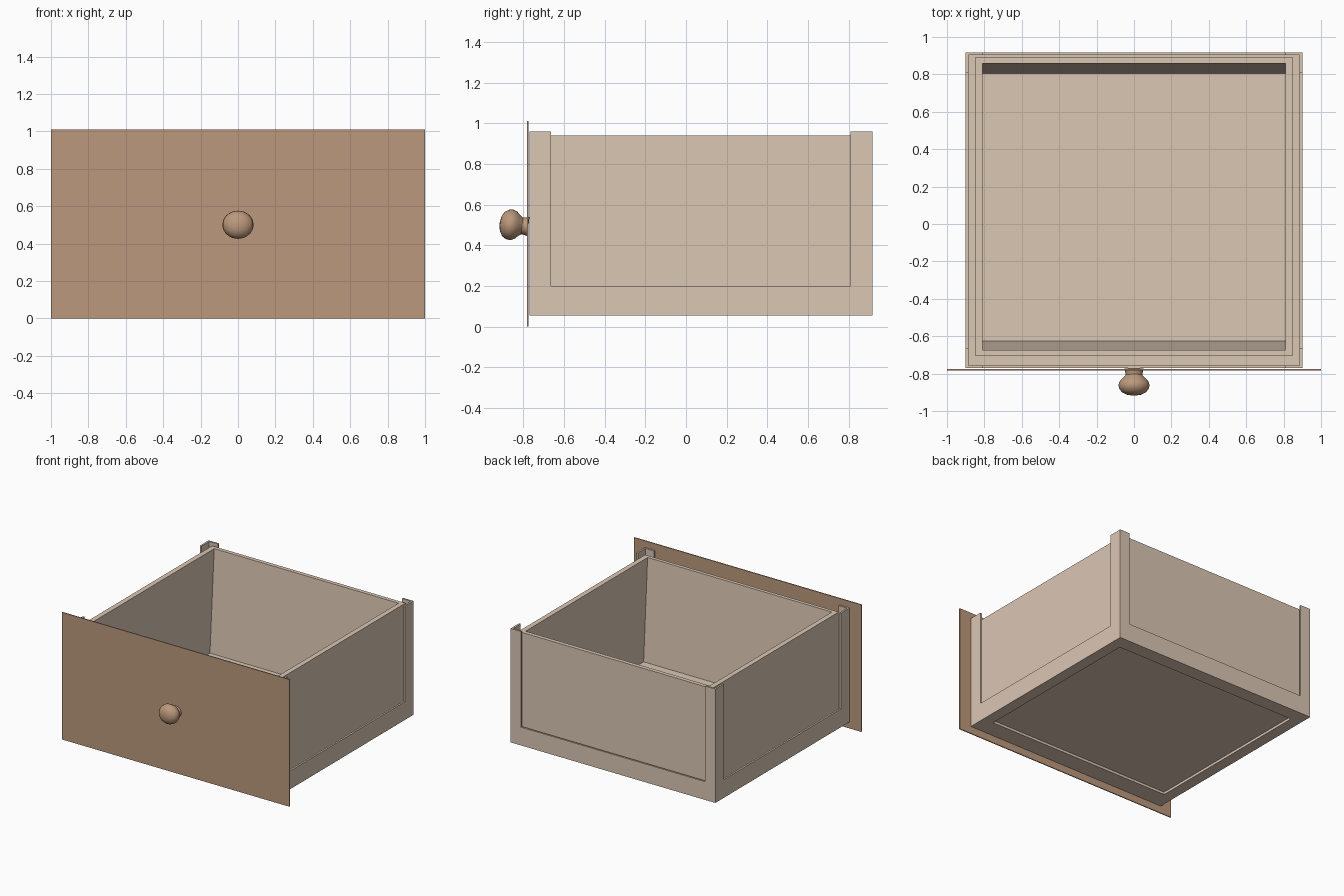
import bpy, bmesh, math
from mathutils import Matrix, Vector

cube = bpy.data.objects.get("Cube")
if cube:
    bpy.data.objects.remove(cube, do_unlink=True)


def material(name, rgb):
    m = bpy.data.materials.new(name)
    m.use_nodes = True
    color = (*rgb, 1)
    m.diffuse_color = color
    m.node_tree.nodes["Principled BSDF"].inputs["Base Color"].default_value = color
    return m


BEIGE = material("pale wood", (0.71, 0.57, 0.455))
BROWN = material("warm brown wood", (0.50, 0.315, 0.2))


def finish(name, bm, mat):
    bmesh.ops.recalc_face_normals(bm, faces=bm.faces)
    mesh = bpy.data.meshes.new(name)
    bm.to_mesh(mesh)
    bm.free()
    mesh.materials.append(mat)
    ob = bpy.data.objects.new(name, mesh)
    bpy.context.collection.objects.link(ob)
    return ob


def prism(name, outline, start, vector, mat=BEIGE):
    """Extrude a closed outline of 3D points along a vector."""
    bm = bmesh.new()
    face = bm.faces.new([bm.verts.new(Vector(p) + Vector(start)) for p in outline])
    new = bmesh.ops.extrude_face_region(bm, geom=[face])["geom"]
    verts = [g for g in new if isinstance(g, bmesh.types.BMVert)]
    bmesh.ops.translate(bm, verts=verts, vec=vector)
    return finish(name, bm, mat)


def box(name, x, y, z, mat=BEIGE):
    outline = [(x[0], y[0], 0), (x[1], y[0], 0), (x[1], y[1], 0), (x[0], y[1], 0)]
    return prism(name, outline, (0, 0, z[0]), (0, 0, z[1] - z[0]), mat)


# Outer frame and inner tray dimensions
W, FRONT, BACK = 0.9, -0.77, 0.917
BASE, RAIL, TOP, POST_TOP = 0.055, 0.2, 0.94, 0.96
T, POST_X, POST_Y = 0.014, 0.09, 0.107
OUTER, INNER = 0.85, 0.81
TRAY_FRONT, TRAY_BACK = -0.703, 0.89
FOOT_FRONT, FOOT_BACK = -0.625, 0.805
FLOOR, LEDGE = 0.13, 0.1

# Corner posts with an L-shaped section
for sx, side in ((1, "left"), (-1, "right")):
    for y, sy, end in ((FRONT, 1, "front"), (BACK, -1, "back")):
        section = [(0, 0), (POST_X, 0), (POST_X, T), (T, T), (T, POST_Y), (0, POST_Y)]
        outline = [(sx * (W - a), y + sy * b, 0) for a, b in section]
        prism(f"{end}_{side}_post", outline, (0, 0, RAIL), (0, 0, POST_TOP - RAIL))

# Lower rails, and the base strips that close the gap to the tray
for s, side in ((1, "left"), (-1, "right")):
    box(f"{side}_rail", sorted((s * W, s * (W - T))), (FRONT, BACK), (BASE, RAIL))
    box(f"{side}_base", sorted((s * (W - T), s * INNER)),
        (FRONT + T, BACK - T), (BASE, LEDGE))
for y, foot, end in ((FRONT, FOOT_FRONT, "front"), (BACK - T, FOOT_BACK, "back")):
    box(f"{end}_rail", (T - W, W - T), (y, y + T), (BASE, RAIL))
    inside = y + T if end == "front" else y
    box(f"{end}_base", (-INNER, INNER), sorted((inside, foot)), (BASE, LEDGE))

# Tray side walls, set back from the frame
for s, side in ((1, "left"), (-1, "right")):
    box(f"{side}_wall", sorted((s * OUTER, s * INNER)), (TRAY_FRONT, TRAY_BACK), (LEDGE, TOP))

# Tray end walls, their inner faces leaning inwards towards the floor
for end, outer, inner, foot in (("front", TRAY_FRONT, -0.675, FOOT_FRONT),
                                ("back", TRAY_BACK, 0.858, FOOT_BACK)):
    section = [(outer, LEDGE), (outer, TOP), (inner, TOP), (foot, FLOOR), (foot, LEDGE)]
    prism(f"{end}_wall", [(0, y, z) for y, z in section], (-INNER, 0, 0), (2 * INNER, 0, 0))

# Floor, set up inside the base
box("floor", (-INNER, INNER), (FOOT_FRONT, FOOT_BACK), (0.075, FLOOR))

# Thin front panel, wider than the box
box("front_panel", (-1, 1), (-0.782, -0.774), (0, 1.01), BROWN)

# Turned knob: profile of radius and distance out from the panel
profile = [(0.052, -0.004), (0.047, 0.012), (0.045, 0.028), (0.057, 0.042), (0.074, 0.058),
           (0.083, 0.08), (0.08, 0.1), (0.066, 0.12), (0.038, 0.134), (0, 0.139)]
bm = bmesh.new()
ring = [bm.verts.new((r, 0, h)) for r, h in profile]
edges = [bm.edges.new(pair) for pair in zip(ring, ring[1:])]
bmesh.ops.spin(bm, geom=ring + edges, axis=(0, 0, 1), cent=(0, 0, 0),
               angle=math.tau, steps=32, use_duplicate=False)
bmesh.ops.remove_doubles(bm, verts=bm.verts, dist=0.0005)
bm.transform(Matrix.Translation((0, -0.779, 0.492))
             @ Matrix.Rotation(math.radians(-6), 4, "X")
             @ Matrix.Diagonal((1, 1, 0.91, 1))
             @ Matrix.Rotation(math.radians(90), 4, "X"))
knob = finish("knob", bm, BROWN)
bpy.ops.object.select_all(action="DESELECT")
knob.select_set(True)
bpy.context.view_layer.objects.active = knob
bpy.ops.object.shade_smooth_by_angle(angle=math.radians(40))
